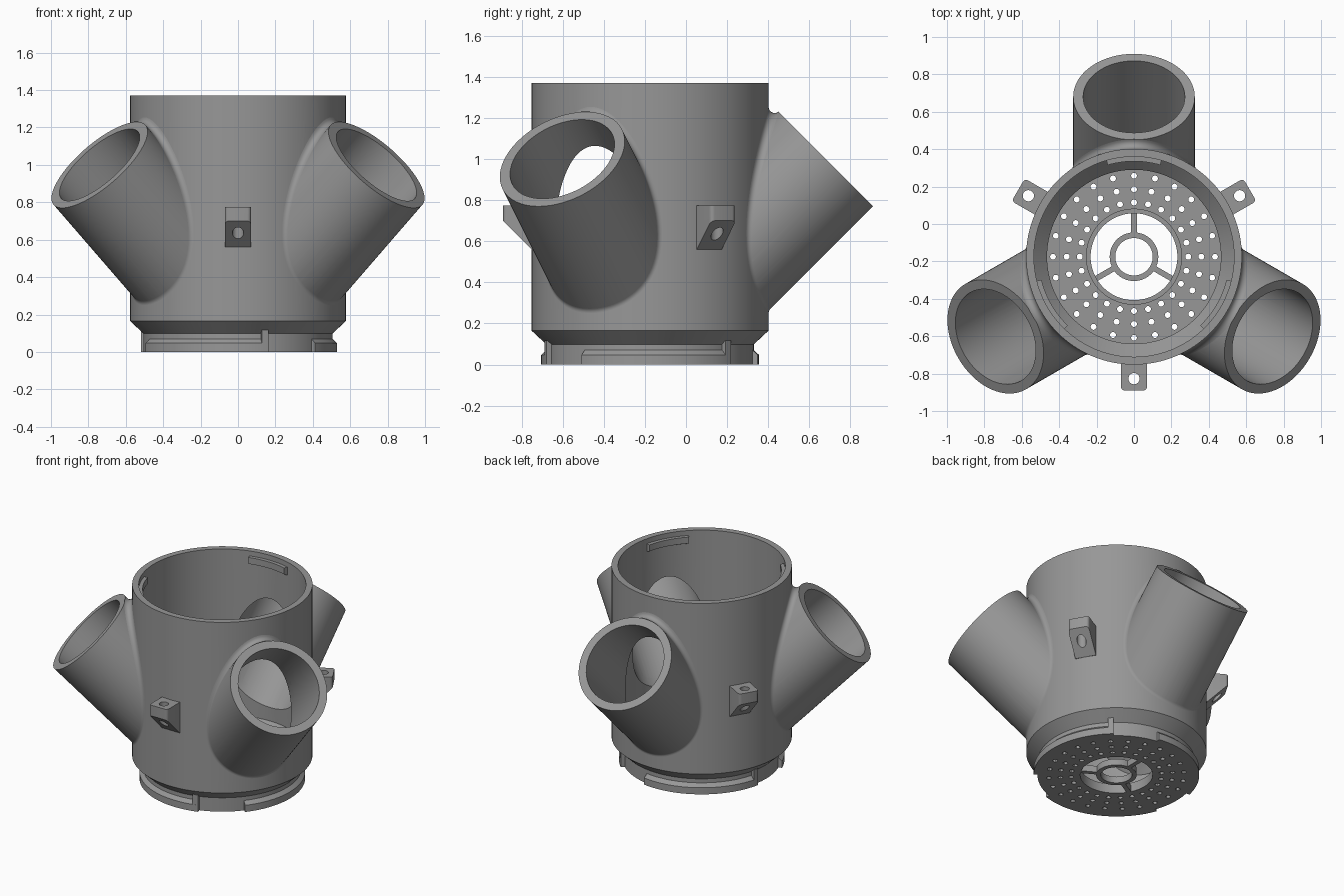
import bpy, bmesh, math
from mathutils import Vector, Matrix

if "Cube" in bpy.data.objects:
    bpy.data.objects.remove(bpy.data.objects["Cube"])

CY = -0.175                      # y of the body axis
R, BORE = 0.577, 0.535           # body outer and inner radius
TR, TB, TZ, TEND = 0.325, 0.272, 0.145, 1.209   # branch tube radii, axis start, length
S = math.sqrt(0.5)
THIRDS = (90, 210, 330)

grey = bpy.data.materials.new("grey plastic")
grey.diffuse_color = (0.31, 0.31, 0.31, 1)
grey.use_nodes = True
grey.node_tree.nodes["Principled BSDF"].inputs["Base Color"].default_value = grey.diffuse_color


def finish(name, bm, recalc=True):
    if recalc:
        bmesh.ops.recalc_face_normals(bm, faces=bm.faces)
    me = bpy.data.meshes.new(name)
    bm.to_mesh(me)
    bm.free()
    ob = bpy.data.objects.new(name, me)
    bpy.context.collection.objects.link(ob)
    me.materials.append(grey)
    return ob


def sweep(name, profile, a0=0, a1=360, steps=128):
    """Turn a closed (radius, z) profile around the body axis."""
    bm = bmesh.new()
    full = a1 - a0 >= 360
    rings = []
    for i in range(steps if full else steps + 1):
        a = math.radians(a0 + (a1 - a0) * i / steps)
        rings.append([bm.verts.new((r * math.cos(a), CY + r * math.sin(a), z)) for r, z in profile])
    n = len(profile)
    for i in range(steps):
        p, q = rings[i], rings[(i + 1) % len(rings)]
        for j in range(n):
            k = (j + 1) % n
            bm.faces.new((p[j], q[j], q[k], p[k]))
    if not full:
        bm.faces.new(rings[0])
        bm.faces.new(rings[-1])
    return finish(name, bm)


def turn(angle):
    """Local x becomes the radial direction at this angle."""
    return Matrix.Translation((0, CY, 0)) @ Matrix.Rotation(math.radians(angle), 4, 'Z')


def cylinder(bm, r, z0, z1, mat, seg):
    m = mat @ Matrix.Translation((0, 0, (z0 + z1) / 2))
    bmesh.ops.create_cone(bm, cap_ends=True, segments=seg, radius1=r, radius2=r, depth=z1 - z0, matrix=m)


def cutter(items):
    bm = bmesh.new()
    for it in items:
        cylinder(bm, *it)
    return finish("cutter", bm)


def cut(ob, tool):
    m = ob.modifiers.new("cut", 'BOOLEAN')
    m.operation, m.solver, m.object = 'DIFFERENCE', 'EXACT', tool
    bpy.context.view_layer.objects.active = ob
    bpy.ops.object.modifier_apply(modifier=m.name)
    bpy.data.objects.remove(tool)


def branch(angle):
    """Frame whose z runs along a branch tube, rising at 45 degrees."""
    return turn(angle) @ Matrix.Translation((0, 0, TZ)) @ Matrix.Rotation(math.radians(45), 4, 'Y')


# main body with perforated floor
body = sweep("body", [(0.505, 0), (0.505, 0.098), (R, 0.165), (R, 1.37), (BORE, 1.37), (BORE, 0.2),
                      (0.465, 0.13), (0.465, 0.045), (0.257, 0.045), (0.257, 0.065),
                      (0.232, 0.065), (0.232, 0)])
for a in THIRDS:
    cut(body, cutter([(TB, 0.3 / S, 1.5, branch(a), 64)]))
holes = []
for r in (0.29, 0.36, 0.433):
    for i in range(24):
        holes.append((0.016, -0.05, 0.1, turn(i * 15) @ Matrix.Translation((r, 0, 0)), 12))
cut(body, cutter(holes))

# hub ring and spokes in the floor opening
sweep("hub_ring", [(0.13, 0), (0.13, 0.045), (0.1, 0.045), (0.1, 0)], steps=64)
for a in THIRDS:
    bm = bmesh.new()
    m = turn(a) @ Matrix.Translation((0.18, 0, 0.0225)) @ Matrix.Diagonal((0.12, 0.03, 0.045, 1))
    bmesh.ops.create_cube(bm, size=1, matrix=m)
    finish("hub_spoke", bm)


def fillet(angle, f=0.03, seg=96, arc=6):
    """Rounded strip where a branch tube meets the body."""
    bm = bmesh.new()
    m = turn(angle)
    rings, centres = [], []
    for i in range(seg):
        t = 2 * math.pi * i / seg
        u, v = (TR + f) * math.cos(t), (TR + f) * math.sin(t)
        rho = math.sqrt((R + f) ** 2 - u * u)
        d = rho / S + v
        c = Vector((rho, u, TZ + d * S + v * S))
        to_body = Vector((-rho, -u, 0)).normalized()
        to_tube = Vector((v * S, -u, -v * S)).normalized()
        row = []
        for k in range(arc + 1):
            w = to_body.slerp(to_tube, k / arc)
            row.append(bm.verts.new(m @ (c + f * w)))
        rings.append(row)
        centres.append(m @ c)
    for i in range(seg):
        p, q = rings[i], rings[(i + 1) % seg]
        for k in range(arc):
            face = bm.faces.new((p[k], q[k], q[k + 1], p[k + 1]))
            face.normal_update()
            if face.normal.dot(centres[i] - face.calc_center_median()) < 0:
                face.normal_flip()
    finish("branch_fillet", bm, recalc=False)


# three angled branch tubes
for a in THIRDS:
    bm = bmesh.new()
    cylinder(bm, TR, 0.3, TEND, branch(a), 96)
    tube = finish("branch_tube", bm)
    cut(tube, cutter([(TB, 0.1, 1.5, branch(a), 64)]))
    cut(tube, cutter([(0.556, -1, 2, turn(0), 128)]))
    fillet(a)

# mounting ears with a vertical hole
for a in (-90, 30, 150):
    bm = bmesh.new()
    side = [(0.555, 0.56), (0.577, 0.56), (0.715, 0.7), (0.715, 0.775), (0.555, 0.775)]
    rows = [[bm.verts.new((x, y, z)) for x, z in side] for y in (-0.07, 0.07)]
    for j in range(5):
        k = (j + 1) % 5
        bm.faces.new((rows[0][j], rows[0][k], rows[1][k], rows[1][j]))
    bm.faces.new(rows[0])
    bm.faces.new(rows[1])
    corners = [e for e in bm.edges if all(v.co.x > 0.7 for v in e.verts)
               and abs(e.verts[0].co.z - e.verts[1].co.z) > 0.01]
    bmesh.ops.bevel(bm, geom=corners, offset=0.02, segments=4, affect='EDGES', profile=0.5)
    bm.transform(turn(a))
    ear = finish("mounting_ear", bm)
    cut(ear, cutter([(0.03, 0.4, 1, turn(a) @ Matrix.Translation((0.652, 0, 0)), 24)]))

# twist-lock lugs and stops at the base, matching tabs inside the rim
for a in THIRDS:
    b = a - 90
    sweep("lock_lug", [(0.49, 0), (0.53, 0), (0.53, 0.047), (0.505, 0.07), (0.49, 0.07)], b - 39, b + 46, 32)
    sweep("lock_stop", [(0.49, 0), (0.53, 0), (0.53, 0.118), (0.49, 0.118)], b + 44, b + 48, 3)
    sweep("rim_tab", [(0.55, 1.27), (0.51, 1.29), (0.51, 1.335), (0.55, 1.335)], a - 16, a + 16, 12)

# smooth round walls, keep edges sharp
bpy.ops.object.select_all(action='SELECT')
bpy.context.view_layer.objects.active = body
bpy.ops.object.shade_smooth_by_angle(angle=math.radians(30))
